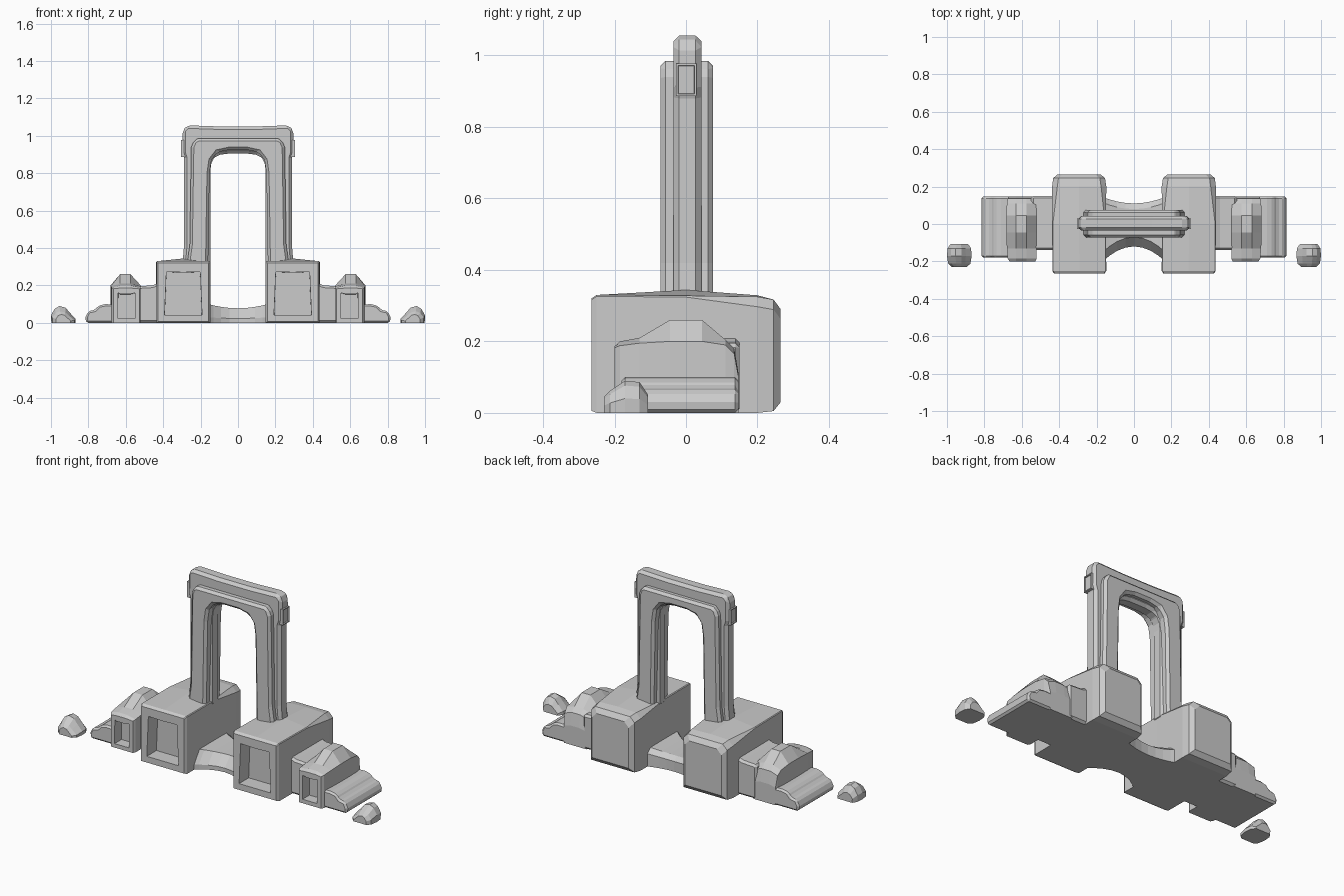
import bpy, bmesh
from mathutils import Vector

if "Cube" in bpy.data.objects:
    bpy.data.objects.remove(bpy.data.objects["Cube"])


def finish(name, bm, bevel=0.0, mirror=True, segments=1):
    bmesh.ops.recalc_face_normals(bm, faces=bm.faces[:])
    me = bpy.data.meshes.new(name)
    bm.to_mesh(me)
    bm.free()
    ob = bpy.data.objects.new(name, me)
    bpy.context.collection.objects.link(ob)
    if bevel:
        m = ob.modifiers.new("worn_edges", 'BEVEL')
        m.width, m.segments = bevel, segments
        m.limit_method, m.angle_limit = 'ANGLE', 0.6
    if mirror:
        m = ob.modifiers.new("mirror", 'MIRROR')
        m.use_mirror_merge = False
    return ob


def loft(rings):
    """Skin equal-length rings of 3D points and cap both ends."""
    bm = bmesh.new()
    vs = [[bm.verts.new(p) for p in r] for r in rings]
    n = len(vs[0])
    for a, b in zip(vs, vs[1:]):
        for i in range(n):
            j = (i + 1) % n
            bm.faces.new((a[i], a[j], b[j], b[i]))
    bm.faces.new(vs[0])
    bm.faces.new(vs[-1])
    bmesh.ops.recalc_face_normals(bm, faces=bm.faces[:])
    return bm


def prism(profile, y0, y1):
    return loft([[(x, y, z) for x, z in profile] for y in (y0, y1)])


def recess(bm, direction, border, depth):
    """Sink a framed panel into the outermost face along a direction."""
    d = Vector(direction)
    f = max((f for f in bm.faces if f.normal.dot(d) > 0.9),
            key=lambda f: f.calc_center_median().dot(d))
    bmesh.ops.inset_region(bm, faces=[f], thickness=border)
    bmesh.ops.inset_region(bm, faces=[f], thickness=0.002, depth=-depth)


def both(half):
    return half + [(-x, z) for x, z in reversed(half)]


def arch(outer, inner):
    return both(outer)[:] + list(reversed(both(inner)))


# Gate: narrow outer frame and wider inner frame, slightly rounded
outer = [(0.298, 0.30), (0.288, 0.42), (0.288, 0.88), (0.298, 0.91),
         (0.296, 1.03), (0.272, 1.056), (0.10, 1.05)]
inner = [(0.147, 0.30), (0.147, 0.82), (0.14, 0.87), (0.11, 0.897), (0.05, 0.905)]
finish("gate_outer_frame", prism(arch(outer, inner), -0.035, 0.043), 0.016, False)
outer = [(0.275, 0.30), (0.258, 0.42), (0.25, 0.94), (0.235, 0.975), (0.215, 0.985)]
inner = [(0.16, 0.30), (0.152, 0.80), (0.142, 0.87), (0.11, 0.912), (0.05, 0.925)]
finish("gate_inner_frame", prism(arch(outer, inner), -0.072, 0.076), 0.014, False)

# Small framed plaque on the outside of each gate corner
plaque = prism([(0.26, 0.887), (0.305, 0.887), (0.305, 0.977), (0.26, 0.977)], -0.028, 0.03)
recess(plaque, (1, 0, 0), 0.008, 0.006)
finish("gate_plaque", plaque)

# Main pedestals: square framed front, gently domed top, rounded back
stations = [(-0.265, 0.157, 0.428, 0.006, 0.32, 0.0),
            (-0.25, 0.148, 0.436, 0.0, 0.33, 0.0),
            (0.0, 0.150, 0.438, 0.0, 0.328, 0.016),
            (0.20, 0.148, 0.438, 0.0, 0.325, 0.004),
            (0.245, 0.155, 0.432, 0.005, 0.317, 0.0),
            (0.265, 0.178, 0.41, 0.03, 0.29, 0.0)]
rings = []
for y, a, b, lo, hi, dome in stations:
    c = 0.028 if y > 0.1 else 0.004
    rings.append([(a, y, lo), (b, y, lo), (b, y, hi - c), (b - c, y, hi),
                  ((a + b) / 2, y, hi + dome), (a + c, y, hi), (a, y, hi - c)])
pedestal = loft(rings)
recess(pedestal, (0, -1, 0), 0.05, 0.085)
finish("main_pedestal", pedestal)

# Sagging threshold between the pedestals
rings = []
for x in (-0.16, -0.13, -0.09, -0.045, 0.0, 0.045, 0.09, 0.13, 0.16):
    t = (x / 0.15) ** 2
    f, b, z = -0.12 - 0.065 * t, 0.11 + 0.028 * t, 0.078 + 0.02 * t
    rings.append([(x, f, 0), (x, b, 0), (x, b, z * 0.75), (x, b - 0.03, z),
                  (x, f + 0.05, z), (x, f, z * 0.3)])
finish("threshold", loft(rings), mirror=False)

# Connecting wall between main and side pedestals
wall = [(0.42, 0.0), (0.55, 0.0), (0.55, 0.195), (0.46, 0.2), (0.42, 0.215)]
finish("connecting_wall", prism(wall, -0.14, 0.15), 0.012)

# Side pedestals: small framed front with a hipped mound on top
stations = [(-0.2, 0.527, 0.665, 0.182, 0.186), (-0.185, 0.52, 0.675, 0.188, 0.2),
            (-0.13, 0.52, 0.68, 0.195, 0.21), (-0.045, 0.52, 0.682, 0.2, 0.26),
            (0.045, 0.52, 0.682, 0.2, 0.26), (0.11, 0.52, 0.68, 0.19, 0.205),
            (0.135, 0.525, 0.675, 0.165, 0.18), (0.147, 0.53, 0.67, 0.10, 0.11)]
rings = [[(a, y, 0), (b, y, 0), (b, y, s), (0.63, y, t), (0.575, y, t), (a, y, s)]
         for y, a, b, s, t in stations]
side = loft(rings)
recess(side, (0, -1, 0), 0.032, 0.06)
finish("side_pedestal", side)

# Low outer step, with a raised inner ledge
step = [(0.66, 0.0), (0.812, 0.0), (0.816, 0.03), (0.80, 0.062), (0.765, 0.07),
        (0.745, 0.092), (0.71, 0.1), (0.66, 0.098)]
finish("outer_step", prism(step, -0.18, 0.147), 0.01)

# Loose rocks beyond the ends
rings = []
for y, s, top in ((-0.23, 0.6, 0.045), (-0.212, 0.9, 0.062), (-0.17, 1.0, 0.09),
                  (-0.13, 0.95, 0.086), (-0.106, 0.7, 0.05)):
    prof = [(-0.066, 0), (0.064, 0), (0.066, 0.45), (0.045, 0.85), (0.02, 1.0),
            (-0.012, 0.9), (-0.035, 0.6), (-0.066, 0.22)]
    rings.append([(0.934 + x * s, y, z * top) for x, z in prof])
finish("loose_rock", loft(rings))
